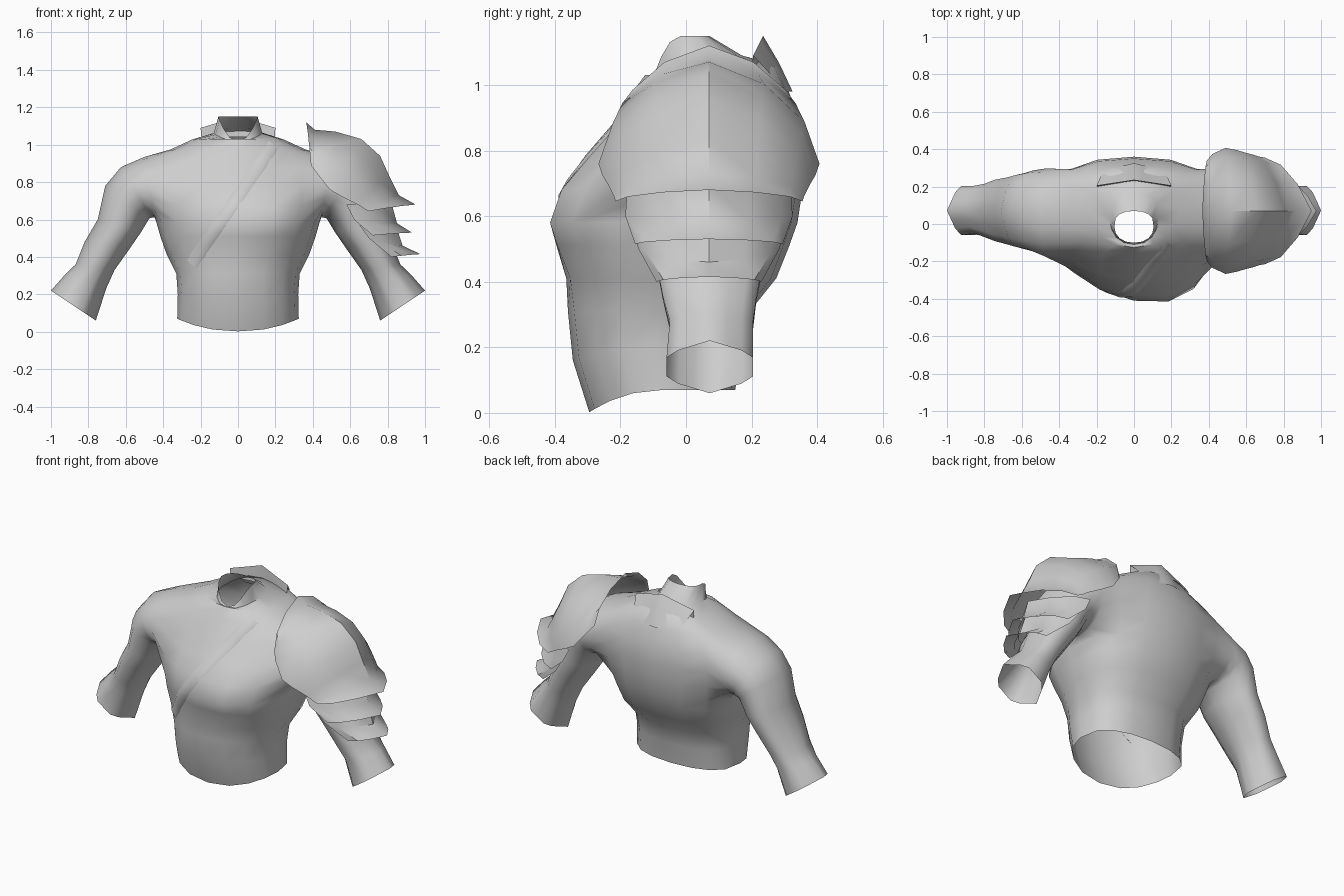
import bpy, bmesh, math
from mathutils import Vector

if "Cube" in bpy.data.objects:
    bpy.data.objects.remove(bpy.data.objects["Cube"])

grey = bpy.data.materials.new("light_grey")
grey.diffuse_color = (0.62, 0.62, 0.62, 1)
grey.use_nodes = True
grey.node_tree.nodes["Principled BSDF"].inputs["Base Color"].default_value = grey.diffuse_color


def finish(name, bm, angle):
    bmesh.ops.recalc_face_normals(bm, faces=bm.faces)
    mesh = bpy.data.meshes.new(name)
    bm.to_mesh(mesh)
    bm.free()
    obj = bpy.data.objects.new(name, mesh)
    bpy.context.collection.objects.link(obj)
    mesh.materials.append(grey)
    bpy.ops.object.select_all(action='DESELECT')
    obj.select_set(True)
    bpy.context.view_layer.objects.active = obj
    bpy.ops.object.shade_smooth_by_angle(angle=math.radians(angle))
    return obj


def skin(bm, grid, closed, skip=lambda row, col: False):
    """Faces between neighbouring vertex rows, leaving out the skipped cells."""
    n = len(grid[0])
    for r in range(len(grid) - 1):
        for i in range(n if closed else n - 1):
            if not skip(r, i):
                j = (i + 1) % n
                bm.faces.new((grid[r][i], grid[r][j], grid[r + 1][j], grid[r + 1][i]))


def sheet(name, rows, angle):
    bm = bmesh.new()
    skin(bm, [[bm.verts.new(p) for p in row] for row in rows], False)
    return finish(name, bm, angle)


N = 16  # sides of the torso and of the sleeves


def power(v, e):
    return math.copysign(abs(v) ** e, v)


def torso_ring(z, half, front, back, dip=0, rise=0):
    """Rounded section, flatter at the back; dip lowers its front, rise lifts its back."""
    row = []
    lean = 0.2 * max(0, 1 - abs(z - 0.6) / 0.3)  # the chest is fuller on one side
    for i in range(N):
        a = math.tau * i / N
        c, s = math.cos(a), math.sin(a)
        x = half * power(c, 0.9)
        y = (front + back) / 2 + (back - front) / 2 * power(s, 0.65 if s > 0 else 0.95)
        f = max(0, -s)
        row.append((x, y - lean * x * f, z - dip * f ** 2 + rise * max(0, s) ** 2))
    return row


# Torso sections, waist to neck: z, half width, front y, back y, front dip, back rise
TORSO = (
    (0.07, 0.325, -0.295, 0.15, 0.068), (0.2, 0.322, -0.345, 0.17, 0.04),
    (0.31, 0.33, -0.36, 0.195), (0.41, 0.38, -0.365, 0.275), (0.51, 0.415, -0.395, 0.315),
    (0.58, 0.435, -0.41, 0.34), (0.68, 0.46, -0.38, 0.355), (0.78, 0.465, -0.305, 0.36),
    (0.88, 0.45, -0.225, 0.35), (0.975, 0.36, -0.165, 0.315),
    (1.03, 0.24, -0.125, 0.28, 0, 0.03), (1.06, 0.13, -0.11, 0.17, 0.04, 0.03),
    (1.15, 0.105, -0.1, 0.07, 0.13))
LOW, HIGH = 5, 9  # rows between which the arm holes lie

# Sleeve sections: outer and inner outline points, front and back y, shoulder to cuff
SLEEVE = (
    (0.5, 0.935, 0.445, 0.61, -0.175, 0.297),
    (0.626, 0.88, 0.46, 0.61, -0.145, 0.285), (0.71, 0.78, 0.475, 0.605, -0.13, 0.27),
    (0.75, 0.6, 0.52, 0.53, -0.115, 0.255), (0.82, 0.48, 0.575, 0.45, -0.095, 0.24),
    (0.868, 0.36, 0.66, 0.33, -0.07, 0.215), (0.925, 0.305, 0.705, 0.23, -0.05, 0.205),
    (1.0, 0.22, 0.76, 0.06, -0.06, 0.205))


def sleeve_ring(side, k, ox, oz, ix, iz, front, back):
    """Oval section turning into a hexagon as k goes to 1."""
    row = []
    for i in range(N):
        a = math.tau * i / N
        hexa = math.cos(math.pi / 6) / math.cos(a % (math.pi / 3) - math.pi / 6)
        r = 1 + (hexa - 1) * k
        u, s = (1 + r * math.cos(a)) / 2, r * math.sin(a) * (1 + 0.15 * k)
        row.append((side * (ix + (ox - ix) * u), (front + back) / 2 + (back - front) / 2 * s,
                    iz + (oz - iz) * u))
    return row


# Jacket: torso with both sleeves joined to its arm holes
bm = bmesh.new()
body = [[bm.verts.new(p) for p in torso_ring(*r)] for r in TORSO]
skin(bm, body, True, lambda r, c: LOW <= r < HIGH and c in (0, 1, 14, 15, 6, 7, 8, 9))
hole = ([(HIGH, c) for c in (0, 1, 2)] + [(r, 2) for r in range(HIGH - 1, LOW, -1)]
        + [(LOW, c) for c in (2, 1, 0, -1, -2)] + [(r, -2) for r in range(LOW + 1, HIGH)]
        + [(HIGH, c) for c in (-2, -1)])
for side in (1, -1):
    rim = [body[r][c % N if side > 0 else (8 - c) % N] for r, c in hole]
    arm = [[bm.verts.new(p) for p in sleeve_ring(side, min(1, i / 5), *s)]
           for i, s in enumerate(SLEEVE)]
    skin(bm, [rim] + arm, True)
jacket = finish("jacket", bm, 60)


# Armour plates: each row is an arc from a ridge point (x, z) down to edge points (x, y, z)
def plate_arc(rx, rz, ex, ey, ez, n=6):
    row = []
    for i in range(n + 1):
        a = math.pi * (i / n - 0.5)
        drop = 1 - math.cos(a)
        row.append((rx + (ex - rx) * drop ** 0.6, 0.07 + (0.07 - ey) * math.sin(a),
                    rz + (ez - rz) * drop ** 0.76))
    return row


PLATES = {
    "shoulder_plate": ((0.365, 1.12, 0.39, -0.2, 0.89), (0.41, 1.08, 0.42, -0.235, 0.85),
                       (0.52, 1.07, 0.49, -0.267, 0.76), (0.66, 1.03, 0.55, -0.255, 0.725),
                       (0.76, 0.94, 0.60, -0.24, 0.70), (0.81, 0.83, 0.64, -0.23, 0.68),
                       (0.86, 0.73, 0.67, -0.22, 0.66), (0.95, 0.68, 0.70, -0.215, 0.645)),
    "upper_arm_plate": ((0.82, 0.69, 0.58, -0.18, 0.68), (0.85, 0.58, 0.62, -0.185, 0.6),
                        (0.93, 0.53, 0.72, -0.155, 0.515)),
    "lower_arm_plate": ((0.84, 0.58, 0.65, -0.165, 0.57), (0.88, 0.46, 0.70, -0.145, 0.5),
                        (0.975, 0.415, 0.82, -0.09, 0.4)),
}
for name, rows in PLATES.items():
    sheet(name, [plate_arc(*r) for r in rows], 40)

# Standing collar behind the neck: inner foot, rim, shoulder, outer foot, closed at both ends
collar = []
for i in range(9):
    t = i / 4 - 1
    x, bow = 0.2 * t, 1 - abs(t)
    collar.append([(x * 0.98, 0.20 + 0.03 * bow, 1.04), (x, 0.205 + 0.03 * bow, 1.09 + 0.06 * bow),
                   (x * 0.9, 0.25 + 0.035 * bow, 1.04 + 0.025 * bow),
                   (x * 0.75, 0.29 + 0.035 * bow, 0.98)])
sheet("back_collar", collar, 40)

# Low diagonal fold laid on the front of the chest
bpy.context.view_layer.update()
fold = []
for i in range(15):
    t = i / 14
    cx, cz = 0.19 - 0.44 * t, 1.0 - 0.64 * t
    row = []
    for off, lift in ((-0.04, -0.004), (-0.025, 0.007), (0.025, 0.007), (0.04, -0.004)):
        x, z = cx - off * 0.8, cz + off * 0.6
        hit, p, nor, _ = jacket.ray_cast(Vector((x, -2, z)), Vector((0, 1, 0)))
        row.append(p + Vector((0, -lift, 0)) if hit else Vector((x, 0, z)))
    fold.append(row)
sheet("chest_fold", fold, 60)
